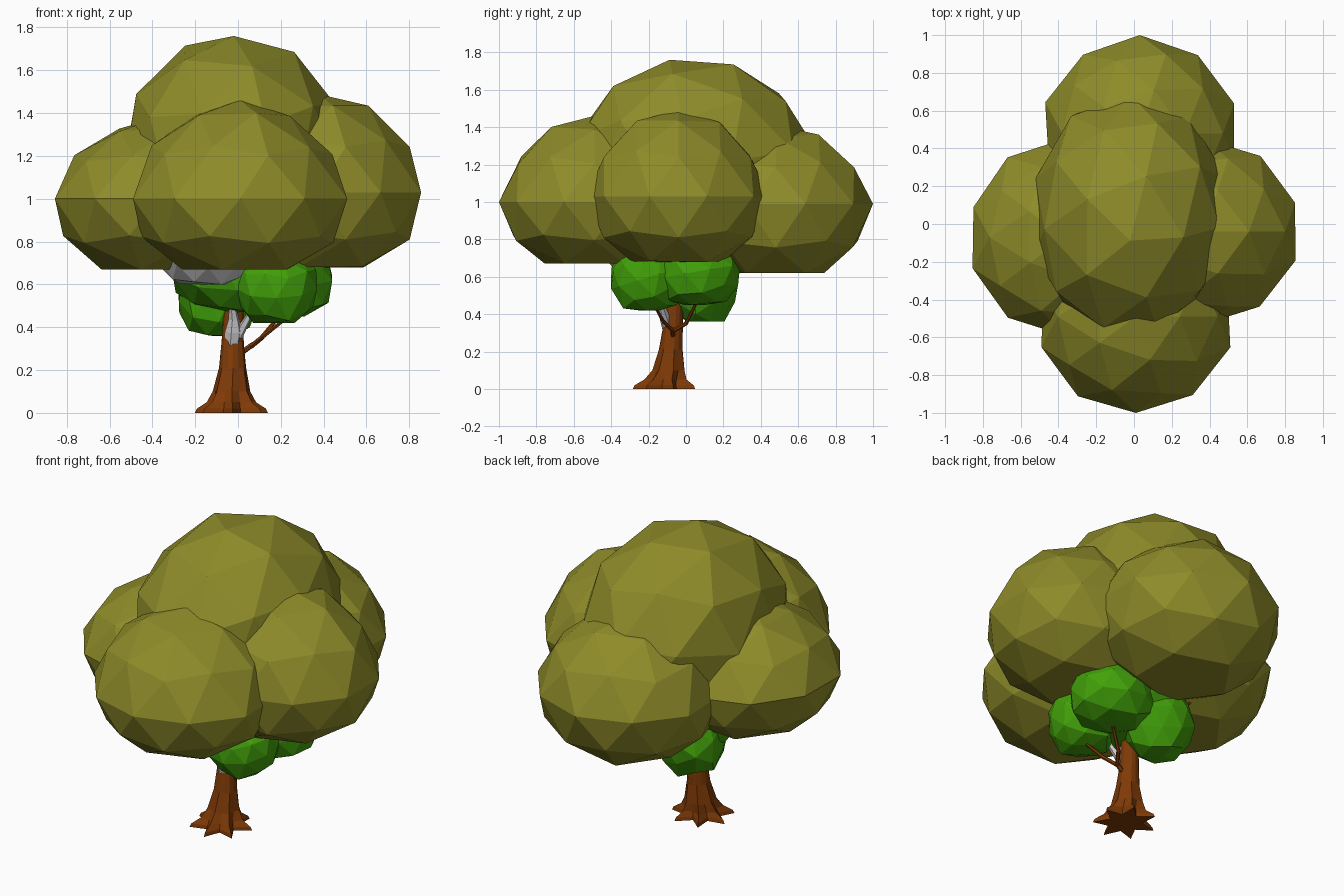
import bpy, bmesh, math, random
from mathutils import Vector, Matrix

if "Cube" in bpy.data.objects:
    bpy.data.objects.remove(bpy.data.objects["Cube"])

random.seed(4)


def material(name, rgb):
    m = bpy.data.materials.new(name)
    m.diffuse_color = (*rgb, 1)
    m.use_nodes = True
    m.node_tree.nodes["Principled BSDF"].inputs["Base Color"].default_value = m.diffuse_color
    return m


OLIVE = material("olive_leaf", (0.27, 0.26, 0.022))
GREEN = material("green_leaf", (0.055, 0.36, 0.003))
BARK = material("bark", (0.21, 0.042, 0.002))


def finish(bm, name, mat):
    bmesh.ops.recalc_face_normals(bm, faces=bm.faces)
    me = bpy.data.meshes.new(name)
    bm.to_mesh(me)
    bm.free()
    if mat:
        me.materials.append(mat)
    ob = bpy.data.objects.new(name, me)
    bpy.context.collection.objects.link(ob)
    return ob


def leaf_blob(name, centre, rx, ry, top, bottom, mat, tilt=0.0, jitter=0.03, taper=0.0):
    """Faceted ball with a flattened underside and tapering top, fitted to the given extents."""
    bm = bmesh.new()
    bmesh.ops.create_icosphere(bm, subdivisions=2, radius=1)
    bm.transform(Matrix.Rotation(tilt, 4, 'X'))
    for v in bm.verts:
        v.co *= 1 + random.uniform(-jitter, jitter)
    lo = [min(v.co[i] for v in bm.verts) for i in range(3)]
    hi = [max(v.co[i] for v in bm.verts) for i in range(3)]
    for v in bm.verts:
        x, y, z = [c / hi[i] if c > 0 else -c / lo[i] for i, c in enumerate(v.co)]
        s = 1 - taper * max(z, 0)
        z = z * top if z > 0 else max(z / 0.83, -1) * bottom
        v.co = Vector(centre) + Vector((x * rx * s, y * ry * s, z))
    return finish(bm, name, mat)


def limb(name, path, sides, mat, roots=()):
    """Tapered limb through (x, y, z, radius) points; roots = star depth per ring."""
    bm = bmesh.new()
    pts = [Vector(p[:3]) for p in path]
    rings = []
    for i, p in enumerate(pts):
        d = pts[min(i + 1, len(pts) - 1)] - pts[max(i - 1, 0)]
        q = Vector((0, 0, 1)).rotation_difference(d)
        if i < len(roots):
            q.identity()
        star = roots[i] if i < len(roots) else 0
        ring = []
        for k in range(sides):
            a = math.tau * k / sides + 0.25
            r = path[i][3] * (1 - star * (k % 2))
            ring.append(bm.verts.new(p + q @ Vector((r * math.cos(a), r * math.sin(a), 0))))
        rings.append(ring)
    for a, b in zip(rings, rings[1:]):
        for k in range(sides):
            n = (k + 1) % sides
            bm.faces.new((a[k], a[n], b[n], b[k]))
    bm.faces.new(rings[0])
    bm.faces.new(rings[-1])
    return finish(bm, name, mat)


# Large olive crown
leaf_blob("crown_top", (-0.02, 0.04, 1.18), 0.51, 0.645, 0.58, 0.42, OLIVE, 0.2, 0.02)
leaf_blob("crown_front", (0.01, -0.49, 1.00), 0.50, 0.51, 0.46, 0.33, OLIVE, 0, 0.02, 0.15)
leaf_blob("crown_back", (0.03, 0.48, 0.99), 0.50, 0.52, 0.42, 0.37, OLIVE, 0, 0.02, 0.15)
leaf_blob("crown_left", (-0.37, -0.07, 1.00), 0.485, 0.52, 0.38, 0.33, OLIVE, 0, 0.02, 0.18)
leaf_blob("crown_right", (0.37, -0.04, 1.03), 0.485, 0.49, 0.46, 0.35, OLIVE, 0, 0.02, 0.12)

# Small green crown tucked underneath
leaf_blob("under_leaves_front", (0.18, -0.20, 0.60), 0.19, 0.20, 0.17, 0.18, GREEN, 0.3, 0.06)
leaf_blob("under_leaves_back", (-0.09, 0.09, 0.56), 0.19, 0.19, 0.22, 0.20, GREEN, 0.6, 0.06)
leaf_blob("under_leaves_right", (0.20, 0.06, 0.63), 0.24, 0.23, 0.18, 0.18, GREEN, 0.2, 0.06)
leaf_blob("under_leaves_middle", (0.0, -0.01, 0.66), 0.31, 0.29, 0.20, 0.19, GREEN, 0.4, 0.05)

# Grey leaves and grey split wood at the front
leaf_blob("grey_leaves", (-0.14, -0.21, 0.76), 0.23, 0.21, 0.16, 0.16, None, 0.4, 0.05)
limb("grey_trunk", [(-0.03, -0.09, 0.29, 0.030), (-0.02, -0.10, 0.38, 0.042),
                    (-0.02, -0.12, 0.44, 0.025), (-0.03, -0.15, 0.52, 0.012)], 6, None)
limb("grey_branch", [(0.0, -0.10, 0.36, 0.025), (0.05, -0.13, 0.45, 0.015),
                     (0.09, -0.16, 0.56, 0.01)], 5, None)

# Trunk flaring into pointed roots
limb("trunk", [(-0.03, -0.11, 0.0, 0.175), (-0.03, -0.11, 0.02, 0.165),
               (-0.03, -0.105, 0.05, 0.118), (-0.03, -0.09, 0.10, 0.090),
               (-0.025, -0.08, 0.21, 0.065), (-0.025, -0.07, 0.33, 0.053),
               (-0.02, -0.06, 0.50, 0.046), (0.0, -0.05, 0.72, 0.035)],
     14, BARK, (0.48, 0.46, 0.30, 0.15, 0.05))

# Thin branches
limb("branch_stem", [(0.0, -0.07, 0.27, 0.014), (0.07, -0.07, 0.32, 0.012)], 6, BARK)
for name, mid, end in (("branch_front", (0.12, -0.12, 0.36), (0.21, -0.16, 0.43)),
                       ("branch_back", (0.11, 0.0, 0.35), (0.19, 0.05, 0.45))):
    limb(name, [(0.06, -0.07, 0.31, 0.012), (*mid, 0.011), (*end, 0.008)], 6, BARK)
limb("branch_left", [(-0.03, -0.04, 0.48, 0.02), (-0.13, 0.10, 0.58, 0.015),
                     (-0.27, 0.19, 0.73, 0.010)], 6, BARK)
